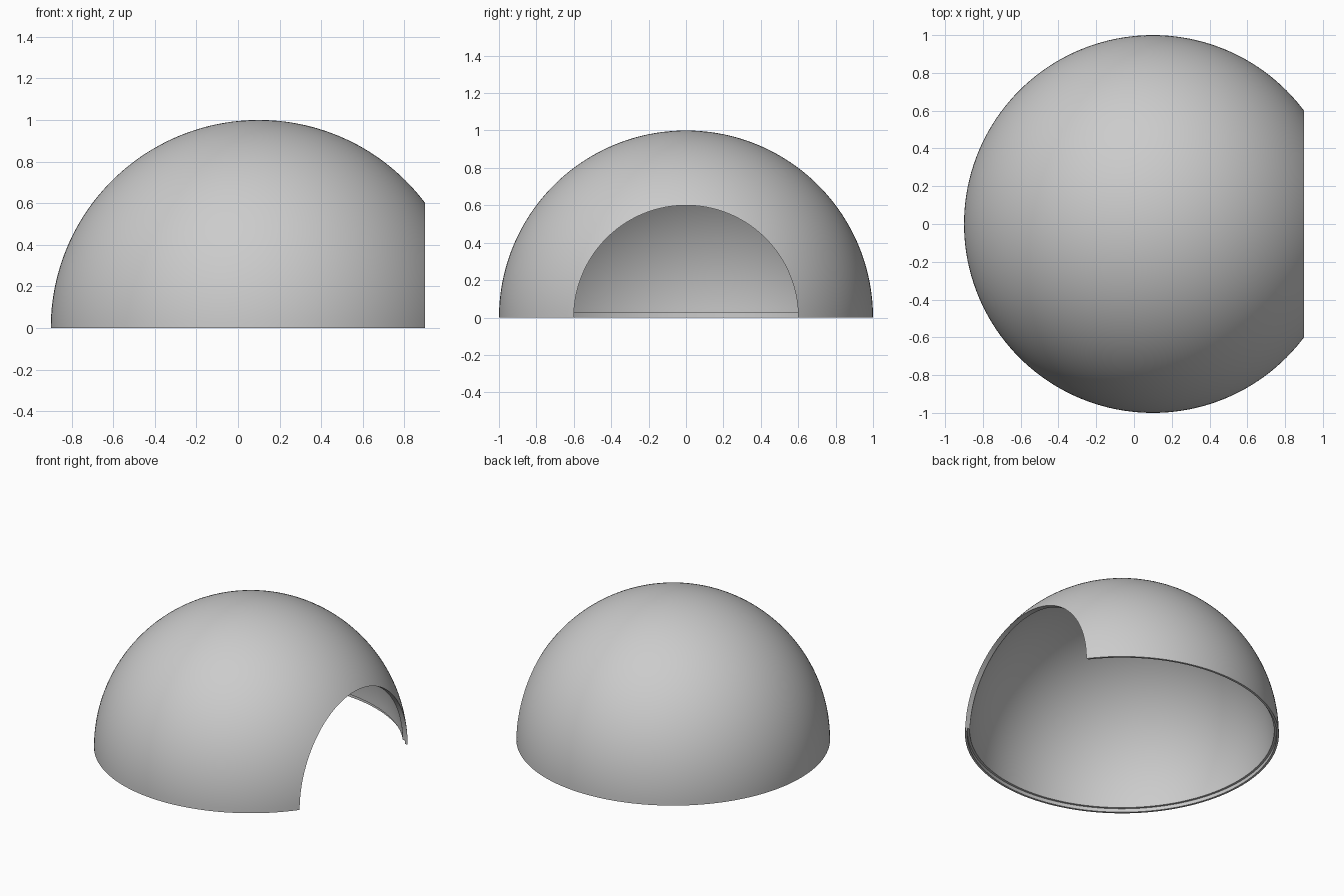
import bpy
import bmesh
from math import sin, cos, asin, pi, radians
from mathutils import Vector, Matrix

CENTRE = Vector((0.1, 0, 0))
OUTER, INNER, LIP = 1.0, 0.97, 0.985
LIP_HEIGHT = 0.025
OPENING = 0.6
STEPS = 48

cube = bpy.data.objects.get("Cube")
if cube:
    bpy.data.objects.remove(cube, do_unlink=True)

grey = bpy.data.materials.new("plain grey")
grey.use_nodes = True
colour = (0.6, 0.6, 0.6, 1)
grey.diffuse_color = colour
grey.node_tree.nodes["Principled BSDF"].inputs["Base Color"].default_value = colour


def add_object(name, bm):
    mesh = bpy.data.meshes.new(name)
    bm.to_mesh(mesh)
    bm.free()
    mesh.materials.append(grey)
    obj = bpy.data.objects.new(name, mesh)
    obj.location = CENTRE
    bpy.context.collection.objects.link(obj)
    return obj


def arc(radius, start, end):
    angles = [start + (end - start) * i / STEPS for i in range(STEPS + 1)]
    return [(radius * cos(a), 0, radius * sin(a)) for a in angles]


# Dome shell: outer arc, inner arc and a stepped lip at the foot
profile = arc(OUTER, pi / 2, 0)
profile += [(LIP, 0, 0), (LIP, 0, LIP_HEIGHT)]
profile += arc(INNER, asin(LIP_HEIGHT / INNER), pi / 2)
bm = bmesh.new()
verts = [bm.verts.new(p) for p in profile]
edges = [bm.edges.new(pair) for pair in zip(verts, verts[1:])]
bmesh.ops.spin(bm, geom=verts + edges, cent=(0, 0, 0), axis=(0, 0, 1),
               angle=2 * pi, steps=160)
bmesh.ops.remove_doubles(bm, verts=bm.verts, dist=0.0001)
bmesh.ops.recalc_face_normals(bm, faces=bm.faces)
dome = add_object("dome_shell", bm)

# Round tunnel that cuts the arched doorway
bm = bmesh.new()
bmesh.ops.create_cone(bm, cap_ends=True, segments=160, radius1=OPENING,
                      radius2=OPENING, depth=1,
                      matrix=Matrix.Translation((0.9, 0, 0)) @ Matrix.Rotation(pi / 2, 4, "Y"))
cutter = add_object("doorway_cutter", bm)
cutter.hide_render = True

cut = dome.modifiers.new("doorway", "BOOLEAN")
cut.operation = "DIFFERENCE"
cut.solver = "EXACT"
cut.object = cutter

bpy.ops.object.select_all(action="DESELECT")
dome.select_set(True)
bpy.context.view_layer.objects.active = dome
bpy.ops.object.modifier_apply(modifier=cut.name)
bpy.data.objects.remove(cutter, do_unlink=True)
bpy.ops.object.shade_smooth_by_angle(angle=radians(30))
